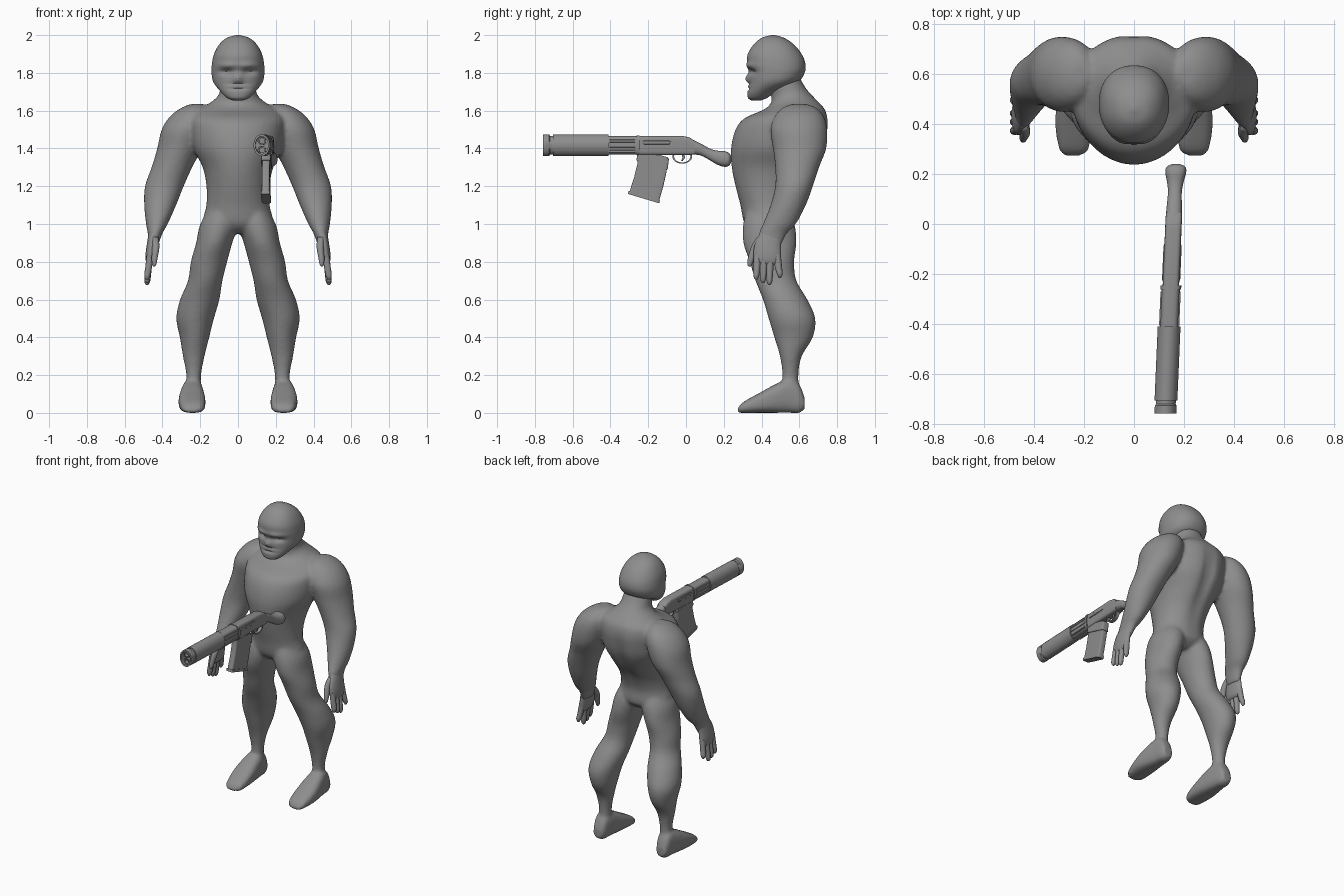
import bpy, bmesh, math
from mathutils import Vector

grey = bpy.data.materials.new("mid grey")
grey.diffuse_color = (0.27, 0.27, 0.27, 1)


def spline(rows, steps):
    """Resample section rows with a Catmull-Rom curve."""
    if steps < 2:
        return rows
    out = []
    for i in range(len(rows) - 1):
        a, b = rows[max(i - 1, 0)], rows[i]
        c, d = rows[i + 1], rows[min(i + 2, len(rows) - 1)]
        for k in range(steps):
            t = k / steps
            out.append([0.5 * (2 * q + (r - p) * t + (2 * p - 5 * q + 4 * r - s) * t * t
                               + (3 * q - p - 3 * r + s) * t ** 3)
                        for p, q, r, s in zip(a, b, c, d)])
    return out + [rows[-1]]


def loft(bm, rows, axis="z", n=24, power=2.0, steps=4, post=None):
    """Skin rows of (position, u min, u max, v min, v max) along an axis."""
    rings = []
    for p, u0, u1, v0, v1 in spline(rows, steps):
        ring = []
        for i in range(n):
            a = 2 * math.pi * (i + 0.5) / n
            c, s = math.cos(a), math.sin(a)
            u = (u0 + u1) / 2 + (u1 - u0) / 2 * math.copysign(abs(c) ** (2 / power), c)
            v = (v0 + v1) / 2 + (v1 - v0) / 2 * math.copysign(abs(s) ** (2 / power), s)
            co = Vector((u, v, p) if axis == "z" else (u, p, v))
            ring.append(bm.verts.new(post(co) if post else co))
        rings.append(ring)
    for r0, r1 in zip(rings, rings[1:]):
        for i in range(n):
            j = (i + 1) % n
            bm.faces.new((r0[i], r0[j], r1[j], r1[i]))
    bm.faces.new(rings[0])
    bm.faces.new(rings[-1])


def finish(name, bm, angle=40):
    bmesh.ops.recalc_face_normals(bm, faces=bm.faces)
    me = bpy.data.meshes.new(name)
    bm.to_mesh(me)
    bm.free()
    me.materials.append(grey)
    ob = bpy.data.objects.new(name, me)
    bpy.context.collection.objects.link(ob)
    bpy.ops.object.select_all(action="DESELECT")
    ob.select_set(True)
    bpy.context.view_layer.objects.active = ob
    bpy.ops.object.shade_smooth_by_angle(angle=math.radians(angle))
    return ob


def part(name, rows, **kw):
    bm = bmesh.new()
    loft(bm, rows, **kw)
    return finish(name, bm)


def bump(d, w):
    return math.exp(-(d / w) ** 2)


# Torso, limbs and feet, fused into one smooth body
def shape_torso(co):
    if co.y > 0.5:  # spine groove
        co.y -= 0.025 * bump(co.x, 0.04) * bump(co.z - 1.35, 0.2)
    return co


torso = [(.95, -.06, .06, .36, .52), (1.0, -.18, .18, .31, .575), (1.1, -.167, .167, .288, .58),
         (1.2, -.167, .167, .262, .62), (1.3, -.187, .187, .242, .69), (1.4, -.235, .235, .238, .74),
         (1.5, -.25, .25, .262, .757), (1.56, -.25, .25, .31, .755), (1.605, -.215, .215, .41, .74),
         (1.64, -.15, .15, .45, .71), (1.68, -.105, .105, .45, .67), (1.72, -.095, .095, .44, .635),
         (1.78, -.09, .09, .43, .60)]
arm = [(1.635, .18, .25, .56, .64), (1.615, .16, .30, .51, .69), (1.57, .14, .36, .47, .73),
       (1.5, .15, .405, .447, .748), (1.4, .19, .428, .46, .743), (1.3, .242, .458, .472, .705),
       (1.2, .287, .493, .472, .672), (1.1, .327, .497, .447, .635), (1.0, .372, .487, .407, .582),
       (.95, .40, .478, .385, .535), (.88, .425, .475, .385, .50)]
leg = [(1.1, .02, .14, .33, .53), (1.0, .0, .2, .302, .575), (.9, .03, .222, .303, .585),
       (.8, .057, .25, .337, .573), (.7, .082, .265, .367, .585), (.6, .098, .307, .407, .643),
       (.5, .127, .327, .437, .685), (.4, .152, .308, .467, .672), (.3, .177, .292, .497, .613),
       (.2, .195, .274, .51, .595), (.1, .195, .28, .50, .60)]
foot = [(.272, .215, .275, .0, .018), (.30, .18, .30, .0, .055), (.4, .172, .315, .0, .112),
        (.48, .178, .308, .0, .155), (.55, .187, .295, .0, .18), (.6, .197, .287, .0, .15),
        (.628, .21, .275, .02, .08)]
body = bmesh.new()
loft(body, torso, n=40, post=shape_torso)
for side in (-1, 1):
    def flip(co, side=side):
        return Vector((co.x * side, co.y, co.z))
    loft(body, arm, post=flip)
    loft(body, leg, post=flip)
    loft(body, foot, axis="y", power=2.8, post=flip)
body = finish("body", body, 180)
fuse = body.modifiers.new("fuse", "REMESH")
fuse.mode, fuse.voxel_size, fuse.use_smooth_shade = "VOXEL", 0.011, True
soften = body.modifiers.new("soften", "SMOOTH")
soften.factor, soften.iterations = 0.5, 5


# Head with brow, eye sockets, nose and mouth pressed into the front
def shape_head(co):
    if co.y < 0.46:
        x, z = abs(co.x), co.z
        d = 0.022 * bump(x - .06, .035) * bump(z - 1.805, .016)
        d -= 0.010 * bump(x - .055, .05) * bump(z - 1.84, .016)
        d -= 0.022 * bump(x, .02) * bump(z - 1.77, .025)
        d += 0.010 * bump(x, .045) * bump(z - 1.715, .007)
        d += 0.008 * bump(x, .05) * bump(z - 1.742, .008)
        co.y += d
    return co


part("head", [(1.655, -.03, .03, .345, .40), (1.668, -.06, .06, .328, .43), (1.70, -.092, .092, .325, .48),
              (1.75, -.13, .13, .332, .59), (1.8, -.14, .14, .332, .628), (1.85, -.138, .138, .324, .632),
              (1.9, -.127, .127, .327, .612), (1.95, -.10, .10, .358, .572), (1.985, -.06, .06, .40, .52),
              (2.0, -.01, .01, .45, .47)], n=64, power=2.2, steps=8, post=shape_head)

# Hands: palm, four fingers and a thumb
for side, label in ((-1, "right"), (1, "left")):
    def flip(co, side=side):
        return Vector((co.x * side, co.y, co.z))
    bm = bmesh.new()
    loft(bm, [(.97, .415, .47, .40, .52), (.9, .428, .482, .365, .505), (.84, .435, .49, .355, .505),
              (.80, .443, .488, .365, .50), (.785, .455, .48, .39, .48)], n=16, post=flip)
    for top, tip, low in ((.378, .372, .705), (.412, .408, .688), (.446, .442, .678), (.482, .497, .715)):
        loft(bm, [(.84, .445, .483, top - .02, top + .02), (.77, .455, .492, (top + tip) / 2 - .019, (top + tip) / 2 + .019),
                  (low + .02, .464, .497, tip - .015, tip + .015), (low, .475, .488, tip - .006, tip + .006)],
             n=10, post=flip)
    loft(bm, [(.93, .42, .46, .375, .43), (.88, .415, .455, .345, .39), (.82, .425, .458, .328, .365),
              (.785, .432, .455, .325, .35), (.775, .44, .45, .332, .342)], n=10, post=flip)
    finish(label + "_hand", bm, 60)


# Gun, lying along y with a slight sideways drift
def aim(co):
    return Vector((co.x + .158 + .043 * co.y, co.y, co.z))


def tube(name, stations, mid=1.417, **kw):
    part(name, [(y, -rx, rx, mid - rz, mid + rz) for y, rx, rz in stations],
         axis="y", steps=1, post=aim, **kw)


tube("barrel", [(-.41, .046, .058), (-.705, .046, .058), (-.705, .040, .05), (-.72, .040, .05),
                (-.725, .044, .058), (-.757, .044, .058), (-.757, .034, .046), (-.715, .034, .046)])
for z in (1.392, 1.44):  # twin bores in the muzzle
    tube("bore", [(-.70, .022, .022), (-.745, .022, .022), (-.745, .015, .015), (-.72, .015, .015)], mid=z, n=16)
tube("fore_end", [(-.25, .037, .049), (-.42, .037, .049)], power=3.5)
tube("collar", [(-.245, .042, .053), (-.262, .042, .053)], power=3.5)
for z in (1.385, 1.412, 1.439):
    tube("fore_end_rib", [(-.27, .041, .009), (-.405, .041, .009)], mid=z, n=12, power=5)
part("receiver", [(-.25, -.033, .033, 1.365, 1.467), (-.02, -.033, .033, 1.365, 1.467),
                  (.02, -.033, .033, 1.365, 1.458), (.045, -.032, .032, 1.368, 1.44)],
     axis="y", power=5, steps=1, post=aim)
tube("ejection_port", [(-.23, .034, .006), (-.22, .037, .015), (-.09, .037, .015), (-.08, .034, .006)],
     mid=1.432, n=12, power=4)
part("grip", [(.03, -.033, .033, 1.368, 1.45), (.08, -.030, .030, 1.362, 1.425), (.13, -.028, .028, 1.335, 1.398),
              (.17, -.034, .034, 1.312, 1.388), (.205, -.042, .042, 1.302, 1.386), (.228, -.038, .038, 1.308, 1.376),
              (.24, -.015, .015, 1.328, 1.358)], axis="y", n=20, power=2.4, post=aim)


# Curved magazine with a slanted base
def slant(co):
    return aim(Vector((co.x, co.y, co.z - .3 * (co.y + .22))))


def magazine(name, rows, w):
    part(name, [(z, -w, w, y0, y1) for z, y0, y1 in rows], power=9, steps=1, post=slant)


magazine("magazine", [(1.39, -.25, -.095), (1.31, -.257, -.103), (1.23, -.275, -.12), (1.135, -.303, -.145)], .021)
magazine("magazine_well", [(1.385, -.256, -.09), (1.325, -.262, -.097)], .026)
magazine("magazine_base", [(1.15, -.304, -.138), (1.133, -.308, -.142)], .025)

# Trigger guard loop and trigger
bm = bmesh.new()
rings = []
for i in range(24):
    a = 2 * math.pi * i / 24
    rings.append([bm.verts.new(aim(Vector((x, -.02 + r * 1.35 * math.cos(a), 1.358 + r * math.sin(a)))))
                  for x, r in ((-.012, .032), (.012, .032), (.012, .039), (-.012, .039))])
for i, ring in enumerate(rings):
    nxt = rings[(i + 1) % 24]
    for k in range(4):
        bm.faces.new((ring[k], ring[(k + 1) % 4], nxt[(k + 1) % 4], nxt[k]))
finish("trigger_guard", bm)
part("trigger", [(1.37, -.006, .006, -.025, -.008), (1.35, -.005, .005, -.020, -.006),
                 (1.333, -.004, .004, -.028, -.018)], n=8, post=aim)
